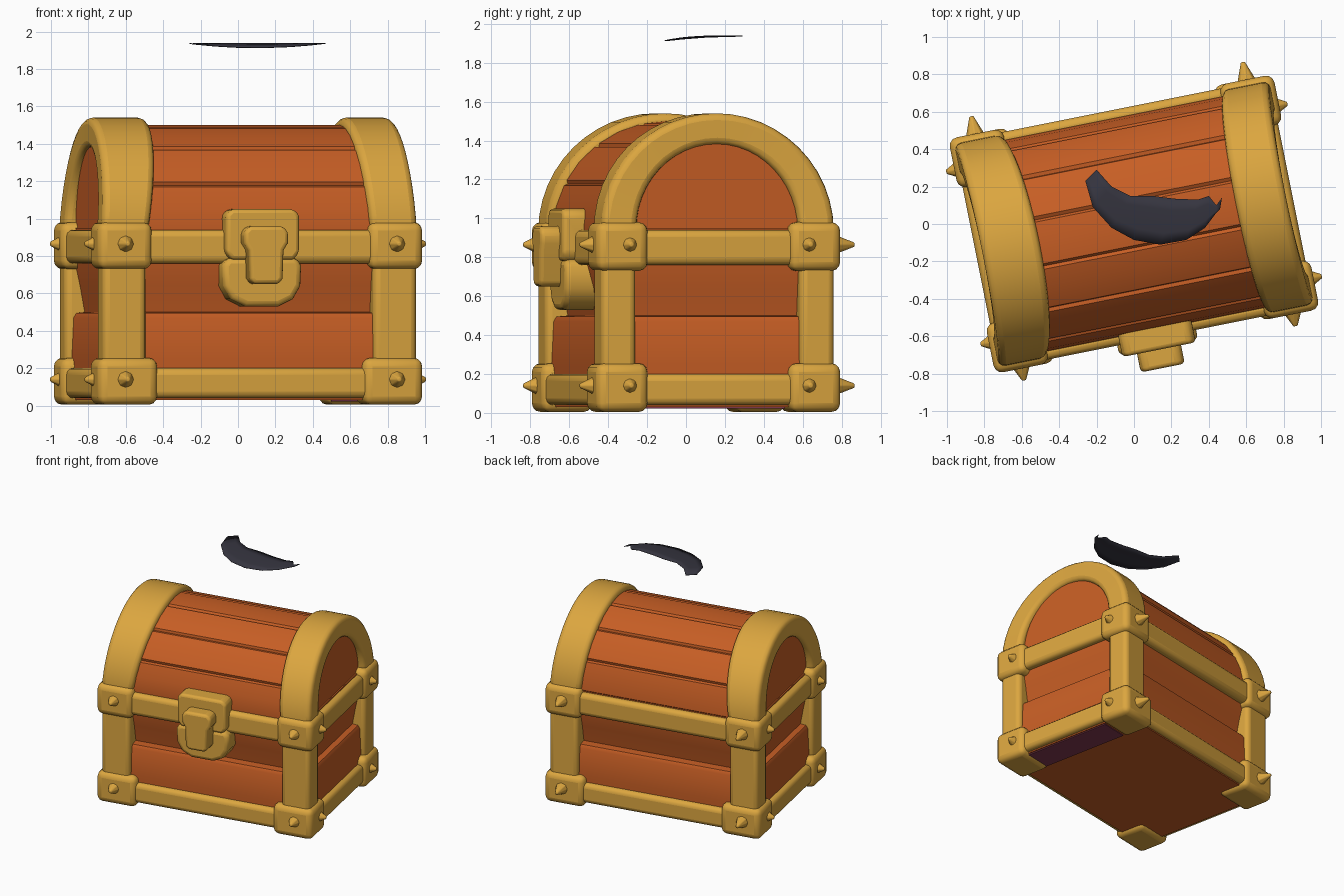
import bpy
import bmesh
from math import sin, cos, pi, radians
from mathutils import Matrix, Vector

if "Cube" in bpy.data.objects:
    bpy.data.objects.remove(bpy.data.objects["Cube"], do_unlink=True)

TURN = Matrix.Rotation(radians(11.3), 4, 'Z')  # the chest stands slightly turned


def material(name, rgb):
    m = bpy.data.materials.new(name)
    m.use_nodes = True
    m.diffuse_color = (*rgb, 1)
    node = next(n for n in m.node_tree.nodes if n.type == 'BSDF_PRINCIPLED')
    node.inputs["Base Color"].default_value = (*rgb, 1)
    node.inputs["Roughness"].default_value = 0.7
    return m


BRASS = material("brass yellow", (0.71, 0.38, 0.05))
WOOD = material("orange wood", (0.57, 0.112, 0.018))
DARK = material("dark slate", (0.036, 0.035, 0.05))
PURPLE = material("plum lining", (0.22, 0.04, 0.08))


def finish(name, bm, mat, bevel=0, turn=True, angle=40, segments=3):
    bmesh.ops.recalc_face_normals(bm, faces=bm.faces)
    if turn:
        bm.transform(TURN)
    mesh = bpy.data.meshes.new(name)
    bm.to_mesh(mesh)
    bm.free()
    mesh.materials.append(mat)
    ob = bpy.data.objects.new(name, mesh)
    bpy.context.collection.objects.link(ob)
    if bevel:
        mod = ob.modifiers.new("soft_edges", 'BEVEL')
        mod.width = bevel
        mod.segments = segments
        mod.limit_method = 'ANGLE'
        mod.angle_limit = radians(35)
    bpy.ops.object.select_all(action='DESELECT')
    ob.select_set(True)
    bpy.context.view_layer.objects.active = ob
    bpy.ops.object.shade_smooth_by_angle(angle=radians(angle))
    return ob


def loft(name, rings, mat, bevel=0, caps=True, **kw):
    """Skin a row of equal point rings and close both ends."""
    bm = bmesh.new()
    rows = [[bm.verts.new(p) for p in ring] for ring in rings]
    for a, b in zip(rows, rows[1:]):
        for i in range(len(a)):
            j = (i + 1) % len(a)
            bm.faces.new((a[i], a[j], b[j], b[i]))
    if caps:
        bm.faces.new(rows[0])
        bm.faces.new(rows[-1])
    return finish(name, bm, mat, bevel, **kw)


def rect(x0, x1, y0, y1, z):
    return [(x0, y0, z), (x1, y0, z), (x1, y1, z), (x0, y1, z)]


def box(name, xs, ys, zs, mat, bevel=0):
    return loft(name, [rect(*xs, *ys, z) for z in zs], mat, bevel)


def span(side, a, b):
    return sorted((side * a, side * b))


def spike(name, base, direction, radius, length):
    bm = bmesh.new()
    bmesh.ops.create_cone(bm, cap_ends=True, segments=8, radius1=radius,
                          radius2=0.012, depth=length + 0.04)
    d = Vector(direction)
    place = Matrix.Translation(Vector(base) + d * (length / 2 - 0.02))
    bm.transform(place @ d.to_track_quat('Z', 'Y').to_matrix().to_4x4())
    finish(name, bm, BRASS, 0.01)


# Wooden body: lower plank, recessed groove, upper plank leaning outward
steps = [(0.03, 0, 0), (0.25, -0.01, -0.01), (0.47, 0, 0), (0.495, 0.015, 0.015),
         (0.5, 0.075, 0.06), (0.64, 0.045, 0.035), (0.8, 0, 0), (0.95, 0, 0)]
loft("wooden_body", [rect(-0.81 + e, 0.81 - e, -0.57 + f, 0.57 - f, z)
                     for z, f, e in steps], WOOD)
box("bottom_lining", (0.58, 0.80), (-0.4, 0.36), (0.022, 0.035), PURPLE)

# Barrel lid of overlapping planks
PLANKS = 7
outline = [(0.57, 0.88)]
for k in range(PLANKS):
    for t, swell in ((0, 0.985), (0.06, 1.01), (0.5, 1.012), (0.94, 1.01)):
        a = pi * (k + t) / PLANKS
        outline.append((0.57 * swell * cos(a), 0.94 + 0.553 * swell * sin(a)))
outline.append((-0.57, 0.88))
loft("lid_planks", [[(x, y, z) for y, z in outline] for x in (-0.80, 0.80)],
     WOOD, angle=20)

# Brass beams around the foot and under the lid
for level, low, high in (("foot", 0.04, 0.2), ("rim", 0.76, 0.94)):
    for side, label in ((-1, "front"), (1, "back")):
        box(f"{label}_{level}_beam", (-0.75, 0.75), span(side, 0.46, 0.62),
            (low, high), BRASS, 0.035)
    for side, label in ((-1, "right"), (1, "left")):
        box(f"{label}_{level}_beam", span(side, 0.70, 0.86), (-0.5, 0.5),
            (low, high), BRASS, 0.035)

# Corner posts, corner blocks and spikes
for sx, xn in ((-1, "right"), (1, "left")):
    for sy, yn in ((-1, "front"), (1, "back")):
        corner = f"{yn}_{xn}"
        box(corner + "_post", span(sx, 0.62, 0.855), span(sy, 0.43, 0.61),
            (0.1, 0.9), BRASS, 0.035)
        for level, low, high, inner in (("foot", 0.005, 0.255, 0.56),
                                        ("rim", 0.73, 0.98, 0.59)):
            block = f"{corner}_{level}"
            box(block + "_block", span(sx, inner, 0.885), span(sy, 0.37, 0.64),
                (low, high), BRASS, 0.045)
            mid = (low + high) / 2 + 0.01
            spike(block + "_spike", (sx * 0.74, sy * 0.635, mid), (0, sy, 0), 0.065,
                  0.10 if sy > 0 else 0.07)
            spike(block + "_end_spike", (sx * 0.88, sy * 0.47, mid), (sx, 0, 0),
                  0.06, 0.05)

# Brass arches over both lid ends, leaning inward at the top
for side, label, lean in ((-1, "right", 0.09), (1, "left", 0.05)):
    rings = []
    for i in range(25):
        a = pi * i / 24
        s, c = sin(a), cos(a)
        xin, xout = side * (0.605 - lean * s), side * (0.86 - 0.035 * s)
        ro, ri = (0.61 * c, 0.94 + 0.6 * s), (0.425 * c, 0.94 + 0.44 * s)
        rings.append([(xin, *ri), (xout, *ri), (xout, *ro), (xin, *ro)])
    loft(label + "_lid_arch", rings, BRASS, 0.035)


def plate(name, half, y_front, y_back, bevel):
    """Extrude a mirrored half outline of (x, z) points along y."""
    pts = half + [(-x, z) for x, z in reversed(half)]
    loft(name, [[(x, y, z) for x, z in pts] for y in (y_front, y_back)], BRASS, bevel)


# Lock: upper plate, rounded lower plate and hasp
plate("lock_upper_plate", [(0.17, 1.05), (0.2, 1.02), (0.2, 0.82), (0.17, 0.78)],
      -0.685, -0.52, 0.03)
plate("lock_lower_plate", [(0.19, 0.79), (0.215, 0.75), (0.21, 0.64), (0.17, 0.57),
                           (0.09, 0.53)], -0.675, -0.48, 0.03)
plate("lock_hasp", [(0.09, 0.96), (0.12, 0.93), (0.12, 0.87), (0.095, 0.83),
                    (0.09, 0.68), (0.07, 0.65)], -0.785, -0.62, 0.03)

# Dark crescent floating above: paired points of its back and front edges
back = [(-0.2, 0.29), (-0.12, 0.2), (-0.02, 0.15), (0.1, 0.15), (0.22, 0.135),
        (0.34, 0.13), (0.4, 0.15), (0.44, 0.1), (0.47, 0.14)]
front = [(-0.26, 0.23), (-0.22, 0.09), (-0.12, -0.02), (0, -0.085), (0.14, -0.11),
         (0.28, -0.085), (0.38, -0.02), (0.44, 0.06), (0.46, 0.08)]
bm = bmesh.new()
rows = []
for (bx, by), (fx, fy) in zip(back, front):
    row = []
    for t in (0, 0.25, 0.5, 0.75, 1):
        x, y = bx + (fx - bx) * t, by + (fy - by) * t
        dip = max(0, 1 - ((x - 0.1) / 0.37) ** 2)
        row.append(bm.verts.new((x, y, 1.937 - dip * 0.024 * t * t)))
    rows.append(row)
for a, b in zip(rows, rows[1:]):
    for i in range(len(a) - 1):
        bm.faces.new((a[i], a[i + 1], b[i + 1], b[i]))
crescent = finish("floating_crescent", bm, DARK, turn=False)
skin = crescent.modifiers.new("thickness", 'SOLIDIFY')
skin.thickness = 0.004
skin.offset = 0
